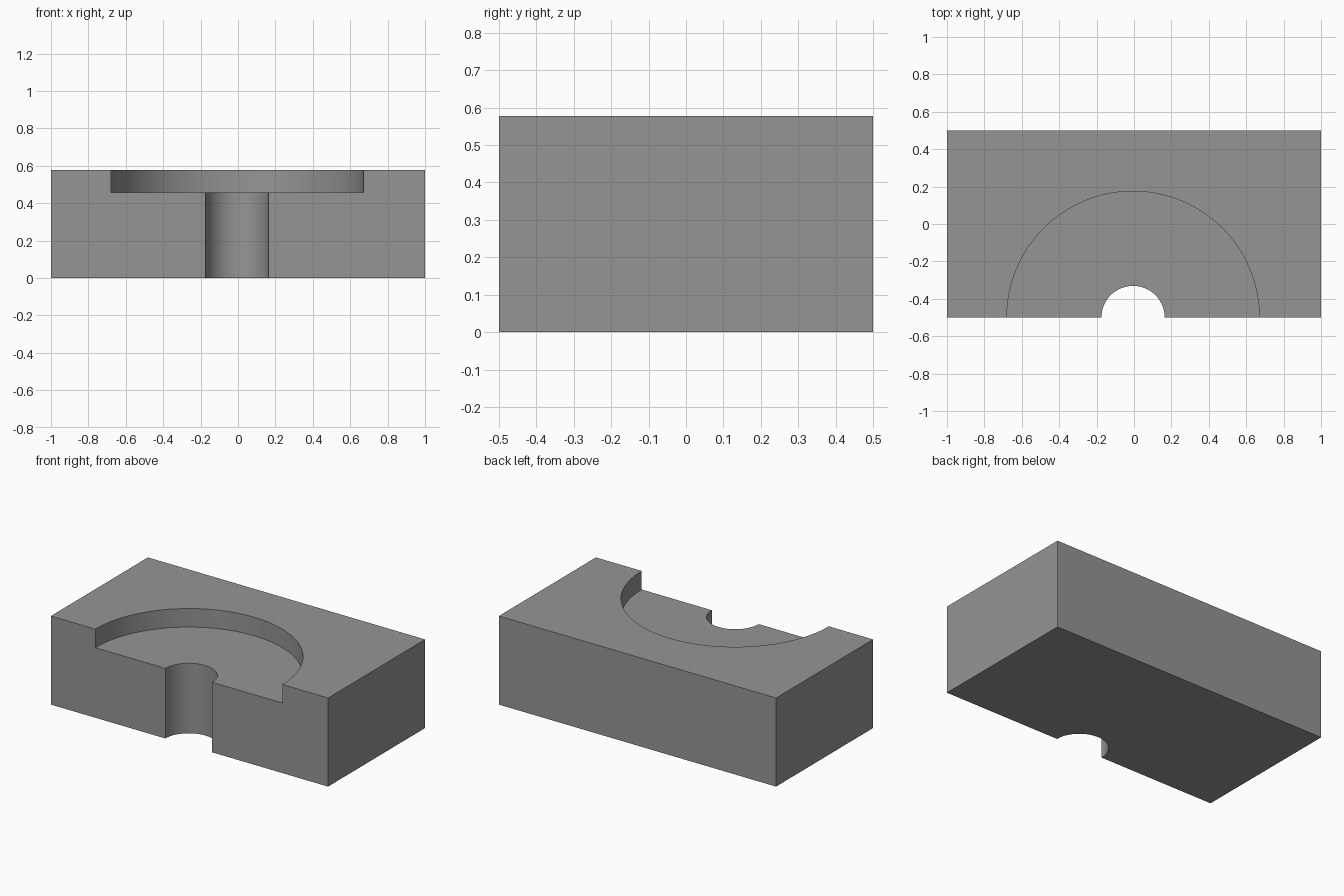
import bpy
import math

if "Cube" in bpy.data.objects:
    bpy.data.objects.remove(bpy.data.objects["Cube"])

WIDTH, DEPTH, HEIGHT = 2.0, 1.0, 0.578
FLOOR = 0.457                 # height of the recess floor
CENTRE = (-0.005, -0.5)       # shared axis of both round cuts

grey = bpy.data.materials.new("plain grey")
grey.diffuse_color = (0.30, 0.30, 0.30, 1.0)
grey.use_nodes = True
grey.node_tree.nodes["Principled BSDF"].inputs["Base Color"].default_value = grey.diffuse_color

# Solid block
bpy.ops.mesh.primitive_cube_add(size=1, location=(0, 0, HEIGHT / 2))
block = bpy.context.object
block.name = "block"
block.scale = (WIDTH, DEPTH, HEIGHT)
bpy.ops.object.transform_apply(location=True, rotation=False, scale=True)
block.data.materials.append(grey)


def round_cut(name, radius, bottom, top):
    """Cut a vertical round pocket into the block on the shared axis."""
    bpy.ops.mesh.primitive_cylinder_add(
        vertices=128, radius=radius, depth=top - bottom,
        location=(*CENTRE, (top + bottom) / 2))
    cutter = bpy.context.object
    cutter.name = name
    cutter.data.materials.append(grey)
    cutter.hide_render = True
    mod = block.modifiers.new(name, 'BOOLEAN')
    mod.operation = 'DIFFERENCE'
    mod.solver = 'EXACT'
    mod.object = cutter
    bpy.context.view_layer.objects.active = block
    bpy.ops.object.modifier_apply(modifier=mod.name)
    bpy.data.objects.remove(cutter, do_unlink=True)


# Wide shallow recess, then the narrow bore through the full height
round_cut("recess_cutter", 0.675, FLOOR, HEIGHT + 0.2)
round_cut("bore_cutter", 0.169, -0.2, HEIGHT + 0.3)

# Smooth curved walls, sharp rims
bpy.ops.object.select_all(action='DESELECT')
block.select_set(True)
bpy.context.view_layer.objects.active = block
bpy.ops.object.shade_smooth_by_angle(angle=math.radians(30))
